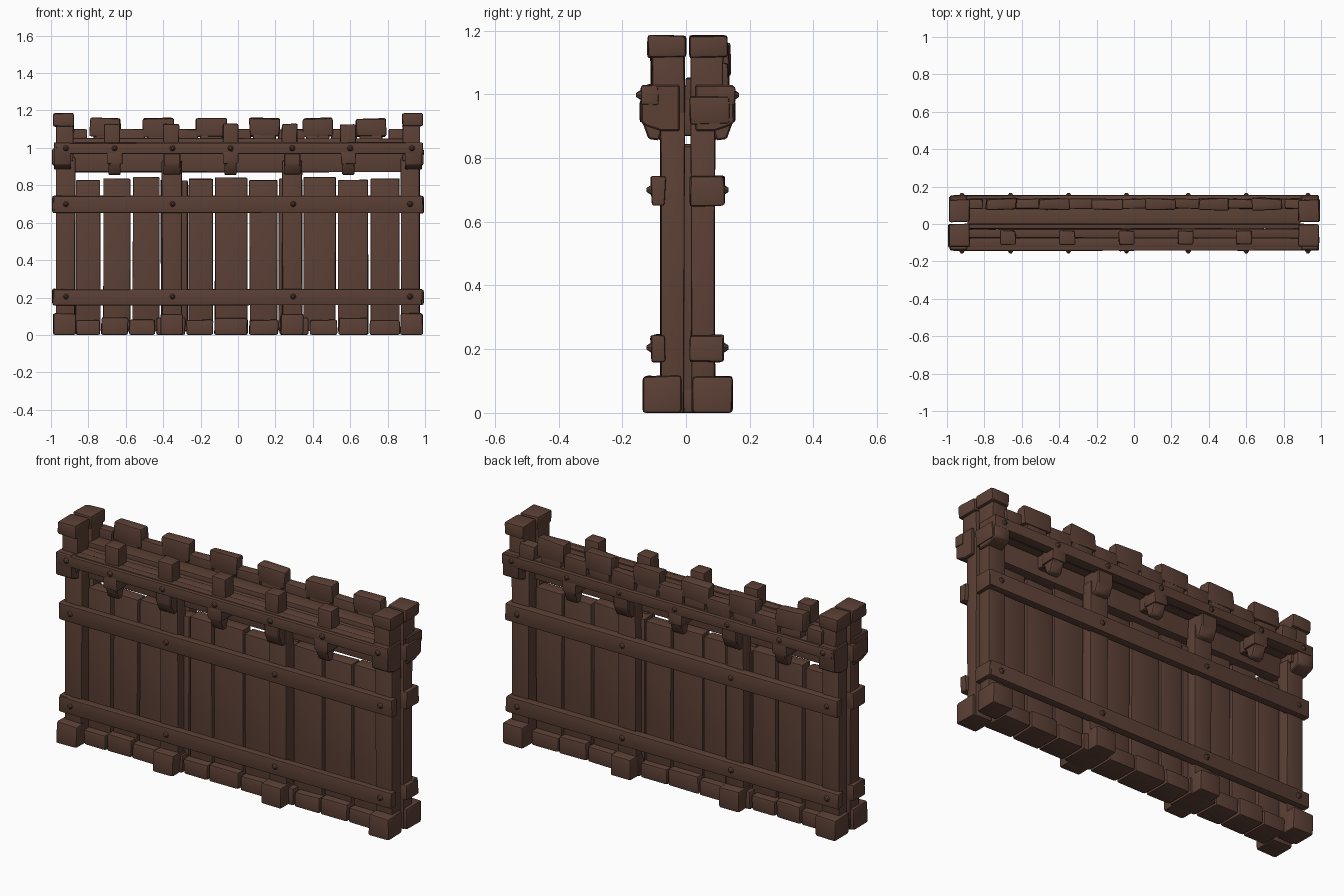
import bpy, bmesh, math, random
from mathutils import Vector

if "Cube" in bpy.data.objects:
    bpy.data.objects.remove(bpy.data.objects["Cube"])

random.seed(4)
wood = bpy.data.materials.new("dark_brown_wood")
wood.diffuse_color = (0.107, 0.052, 0.036, 1)
wood.use_nodes = True
wood.node_tree.nodes["Principled BSDF"].inputs["Base Color"].default_value = wood.diffuse_color
wood.roughness = 0.8


def finish(name, bm):
    bmesh.ops.recalc_face_normals(bm, faces=bm.faces)
    me = bpy.data.meshes.new(name)
    bm.to_mesh(me)
    bm.free()
    ob = bpy.data.objects.new(name, me)
    bpy.context.collection.objects.link(ob)
    me.materials.append(wood)
    return ob


def block(name, x, y, z, bev=0.008, jit=0.003):
    """Worn, bevelled block given as three (min, max) ranges."""
    bm = bmesh.new()
    bmesh.ops.create_cube(bm, size=1)
    for v in bm.verts:
        p = [r[1] if c > 0 else r[0] for r, c in zip((x, y, z), v.co)]
        j = [random.uniform(-jit, jit) for _ in p]
        if p[2] < 0.001:
            j[2] = 0
        v.co = Vector(p) + Vector(j)
    bmesh.ops.bevel(bm, geom=bm.edges[:], offset=bev, segments=2,
                    profile=0.6, affect='EDGES')
    return finish(name, bm)


def flip(y):
    """Mirror a y range to the back side."""
    return (0.01 - y[1], 0.01 - y[0])


def pair(name, x, y, z, bev=0.008, jit=0.003):
    block("front_" + name, x, y, z, bev, jit)
    block("back_" + name, x, flip(y), z, bev, jit)


def profile_pair(name, x, pts, bev=0.005):
    """Extrude a y-z outline along x, on the front and the back."""
    for side in ("front_", "back_"):
        bm = bmesh.new()
        vs = [bm.verts.new((x[0], y if side == "front_" else 0.01 - y, z)) for y, z in pts]
        f = bm.faces.new(vs)
        r = bmesh.ops.extrude_face_region(bm, geom=[f])
        for v in r["geom"]:
            if isinstance(v, bmesh.types.BMVert):
                v.co.x = x[1]
        bmesh.ops.recalc_face_normals(bm, faces=bm.faces)
        bmesh.ops.bevel(bm, geom=bm.edges[:], offset=bev, segments=1, affect='EDGES')
        finish(side + name, bm)


def nail(x, y, z):
    for s, yy in ((1, y), (-1, 0.01 - y)):
        bm = bmesh.new()
        bmesh.ops.create_cone(bm, segments=8, radius1=0.018, radius2=0.006,
                              depth=0.018, cap_ends=True)
        for v in bm.verts:
            c = v.co.copy()
            v.co = (x + c.x, yy - s * c.z, z + c.y)
        finish("nail", bm)


# Corner posts with stone feet, thick heads, brackets and caps
for s in (-1, 1):
    def rx(a, b):
        return (a, b) if s > 0 else (-b, -a)
    pair("corner_post", rx(0.872, 0.972), (-0.08, -0.006), (0.0, 0.95))
    pair("corner_post_head", rx(0.88, 0.972), (-0.105, -0.006), (0.93, 1.13))
    pair("corner_cap", rx(0.878, 0.988), (-0.12, 0.0), (1.115, 1.185), 0.012)
    pair("corner_foot", rx(0.868, 0.988), (-0.135, -0.012), (0.0, 0.115), 0.012)
    profile_pair("corner_bracket", rx(0.892, 0.985),
                 [(-0.02, 1.03), (-0.14, 1.03), (-0.142, 0.912), (-0.125, 0.9), (-0.08, 0.885), (-0.02, 0.885)])

# Thick beam ends that wrap around one corner of each face
for z in ((0.65, 0.742), (0.16, 0.245), (0.907, 0.995)):
    d = 0.02 if z[0] > 0.9 else 0
    block("back_beam_end", (0.93, 0.992), (0.012, 0.116 + d), z, 0.01)
    block("front_beam_end", (-0.992, -0.93), (-0.106 - d, -0.002), z, 0.01)

# Middle posts with feet and brackets
for x in (-0.353, 0.29):
    pair("middle_post", (x - 0.053, x + 0.053), (-0.08, -0.015), (0.0, 0.93))
    pair("middle_foot", (x - 0.06, x + 0.06), (-0.135, -0.02), (0.0, 0.112), 0.012)
    profile_pair("middle_bracket", (x - 0.045, x + 0.045),
                 [(-0.02, 0.98), (-0.13, 0.98), (-0.13, 0.915), (-0.105, 0.86), (-0.02, 0.85)])

# Small corbels between the posts
for x in (-0.66, -0.04, 0.59):
    profile_pair("corbel", (x - 0.033, x + 0.033),
                 [(-0.01, 0.98), (-0.14, 0.98), (-0.14, 0.92), (-0.118, 0.86),
                  (-0.085, 0.855), (-0.07, 0.905), (-0.01, 0.91)])
    pair("corbel_head", (x - 0.04, x + 0.04), (-0.143, -0.06), (0.915, 0.98))

# Upright planks
planks = [(-0.865, -0.735), (-0.72, -0.575), (-0.563, -0.42), (-0.412, -0.27),
          (-0.263, -0.135), (-0.123, 0.05), (0.062, 0.21), (0.217, 0.342),
          (0.348, 0.523), (0.535, 0.695), (0.71, 0.862)]
for i, x in enumerate(planks):
    block("plank", x, (-0.03, 0.04), (0.02, 0.835 + 0.007 * (i % 3 - 1)), 0.006)

# Row of foot stones
edges = [-0.87, -0.735, -0.585, -0.44, -0.28, -0.13, 0.055, 0.22, 0.38, 0.535, 0.70, 0.87]
for i, (a, b) in enumerate(zip(edges, edges[1:])):
    block("foot_stone", (a + 0.004, b - 0.004), (-0.07, 0.08), (0.0, 0.08 + 0.012 * (i % 2)), 0.011)

# Horizontal beams with nails
pair("lower_beam", (-0.988, 0.985), (-0.11, -0.065), (0.16, 0.245))
pair("upper_beam", (-0.985, 0.99), (-0.11, -0.065), (0.652, 0.742))
pair("top_beam", (-0.972, 0.988), (-0.145, -0.085), (0.968, 1.026))
for x in (-0.92, -0.35, 0.295, 0.92):
    nail(x, -0.115, 0.205)
    nail(x, -0.115, 0.7)
for x in (-0.92, -0.66, -0.35, -0.04, 0.29, 0.6, 0.93):
    nail(x, -0.148, 0.998)

# Inner rail under the walkway, and the walkway boards
block("inner_rail", (-0.885, 0.885), (-0.025, 0.035), (0.87, 0.985))
for y in ((-0.125, -0.078), (-0.074, -0.028), (-0.024, 0.024), (0.028, 0.078), (0.082, 0.135)):
    block("walkway_board", (-0.885, 0.885), y, (0.975, 1.028 + random.uniform(-0.004, 0.004)), 0.006)
block("walkway_step", (-0.89, 0.89), (0.0, 0.085), (1.0, 1.05), 0.006)

# Back parapet: tall merlons with lower bricks between and below
for i in range(6):
    x = -0.71 + i * 0.284
    block("merlon", (x - 0.082, x + 0.082), (0.076, 0.136), (1.06, 1.158), 0.012, 0.006)
    block("merlon_base", (x - 0.06, x + 0.06), (0.08, 0.132), (1.01, 1.075))
for i in range(7):
    x = -0.852 + i * 0.284
    w = 0.07 if 0 < i < 6 else 0.045
    block("low_brick", (x - w, x + w), (0.082, 0.134), (1.01, 1.1), 0.01, 0.004)

# Small blocks along the front edge
for x in (-0.675, -0.358, -0.04, 0.275, 0.587):
    block("front_block", (x - 0.042, x + 0.042), (-0.11, -0.035), (1.0, 1.128), 0.01)

# Smooth the worn edges, keeping hard corners
bpy.ops.object.select_all(action='SELECT')
bpy.context.view_layer.objects.active = bpy.context.collection.objects[0]
bpy.ops.object.shade_smooth_by_angle(angle=math.radians(35))
